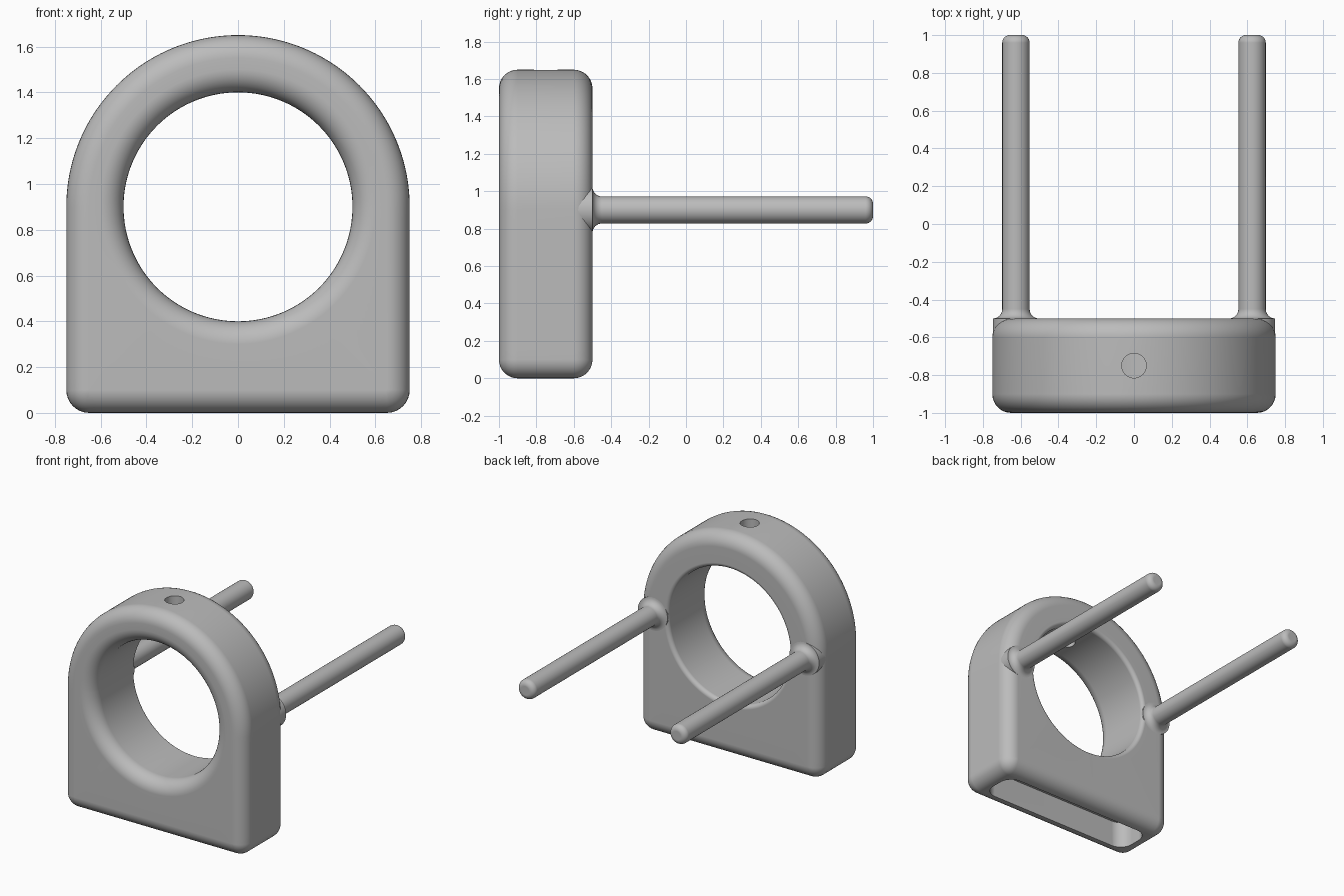
import bpy, bmesh
from math import sin, cos, pi, atan2, radians
from mathutils import Matrix

cube = bpy.data.objects.get("Cube")
if cube:
    bpy.data.objects.remove(cube, do_unlink=True)

W, ARCH_Z, BORE, FILLET = 0.75, 0.9, 0.5, 0.1
FRONT, BACK = -1.0, -0.5
MID = (FRONT + BACK) / 2

grey = bpy.data.materials.new("plain grey")
grey.use_nodes = True
grey.diffuse_color = (0.5, 0.5, 0.5, 1)
grey.node_tree.nodes["Principled BSDF"].inputs["Base Color"].default_value = (0.5, 0.5, 0.5, 1)


def make_object(name, bm):
    bmesh.ops.recalc_face_normals(bm, faces=bm.faces)
    mesh = bpy.data.meshes.new(name)
    bm.to_mesh(mesh)
    bm.free()
    mesh.materials.append(grey)
    obj = bpy.data.objects.new(name, mesh)
    bpy.context.collection.objects.link(obj)
    return obj


def activate(obj):
    bpy.ops.object.select_all(action='DESELECT')
    obj.select_set(True)
    bpy.context.view_layer.objects.active = obj


def finish(obj):
    activate(obj)
    bpy.ops.object.shade_smooth_by_angle(angle=radians(35))
    mod = obj.modifiers.new("weighted normals", 'WEIGHTED_NORMAL')
    mod.keep_sharp = True


def bridge(bm, loops, closed):
    n = len(loops[0])
    for a, b in zip(loops, loops[1:] + (loops[:1] if closed else [])):
        for i in range(n):
            j = (i + 1) % n
            bm.faces.new((a[i], a[j], b[j], b[i]))


def outline(d):
    """Arched plate outline, moved inwards by d."""
    w, r = W - d, max(FILLET - d, 0.002)
    pts = [(w * cos(pi * i / 80), ARCH_Z + w * sin(pi * i / 80)) for i in range(81)]
    low, high = d + r, ARCH_Z
    pts += [(-w, high + (low - high) * i / 16) for i in range(1, 16)]
    pts += [(-w + r - r * cos(pi * i / 16), low - r * sin(pi * i / 16)) for i in range(9)]
    pts += [((w - r) * (i / 20 - 1), d) for i in range(1, 40)]
    pts += [(w - r + r * sin(pi * i / 16), low - r * cos(pi * i / 16)) for i in range(9)]
    pts += [(w, low + (high - low) * i / 16) for i in range(1, 16)]
    return pts


def bore(r):
    """Circle whose points line up with the outline."""
    angles = [atan2(z - ARCH_Z, x) for x, z in outline(0)]
    return [(r * cos(a), ARCH_Z + r * sin(a)) for a in angles]


# Arched plate: rounded outer rim, wide front bore lip, narrow back bore lip
STEPS = 8
arc = [pi / 2 * i / STEPS for i in range(STEPS + 1)]
LIP = 0.03
rings = [(outline(FILLET * (1 - sin(a))), FRONT + FILLET * (1 - cos(a))) for a in arc]
rings += [(outline(FILLET * (1 - cos(a))), BACK - FILLET * (1 - sin(a))) for a in arc]
rings += [(bore(BORE + LIP * (1 - sin(a))), BACK - LIP * (1 - cos(a))) for a in arc]
rings += [(bore(BORE + FILLET * (1 - cos(a))), FRONT + FILLET * (1 - sin(a))) for a in arc]
bm = bmesh.new()
bridge(bm, [[bm.verts.new((x, y, z)) for x, z in pts] for pts, y in rings], True)
plate = make_object("arched_plate", bm)

# Cutter for the set-screw hole in the crown
bm = bmesh.new()
bmesh.ops.create_cone(bm, cap_ends=True, segments=48, radius1=0.065, radius2=0.065,
                      depth=0.6, matrix=Matrix.Translation((0, MID, 1.55)))
hole_cutter = make_object("crown_hole_cutter", bm)

# Cutter for the rounded slot under the base
SLOT_X, SLOT_Y, SLOT_R, SLOT_TOP = 0.64, 0.14, 0.1, 0.2
slot = []
for q, (sx, sy) in enumerate([(1, 1), (-1, 1), (-1, -1), (1, -1)]):
    for i in range(13):
        a = pi / 2 * (q + i / 12)
        slot.append((sx * (SLOT_X - SLOT_R) + SLOT_R * cos(a),
                     MID + sy * (SLOT_Y - SLOT_R) + SLOT_R * sin(a)))
bm = bmesh.new()
loops = [[bm.verts.new((x, y, z)) for x, y in slot] for z in (-0.2, SLOT_TOP)]
bridge(bm, loops, False)
for loop in loops:
    bm.faces.new(loop)
slot_cutter = make_object("base_slot_cutter", bm)

for cutter in (hole_cutter, slot_cutter):
    activate(plate)
    mod = plate.modifiers.new("cut", 'BOOLEAN')
    mod.object, mod.operation, mod.solver = cutter, 'DIFFERENCE', 'EXACT'
    bpy.ops.object.modifier_apply(modifier=mod.name)
    bpy.data.objects.remove(cutter, do_unlink=True)
finish(plate)

# Two rods with flared roots and rounded tips
ROD_R, ROD_X, FLARE, TIP = 0.0725, 0.625, 0.05, 0.04
profile = [(0.122, BACK - 0.08)]
profile += [(ROD_R + FLARE * (1 - sin(a)), BACK + FLARE * (1 - cos(a))) for a in arc]
profile += [(ROD_R - TIP * (1 - cos(a)), 1 - TIP * (1 - sin(a))) for a in arc]
for side, name in ((1, "left_rod"), (-1, "right_rod")):
    bm = bmesh.new()
    loops = [[bm.verts.new((side * ROD_X + r * cos(pi * i / 24), y, ARCH_Z + r * sin(pi * i / 24)))
              for i in range(48)] for r, y in profile]
    bridge(bm, loops, False)
    bm.faces.new(loops[0])
    bm.faces.new(loops[-1])
    finish(make_object(name, bm))
